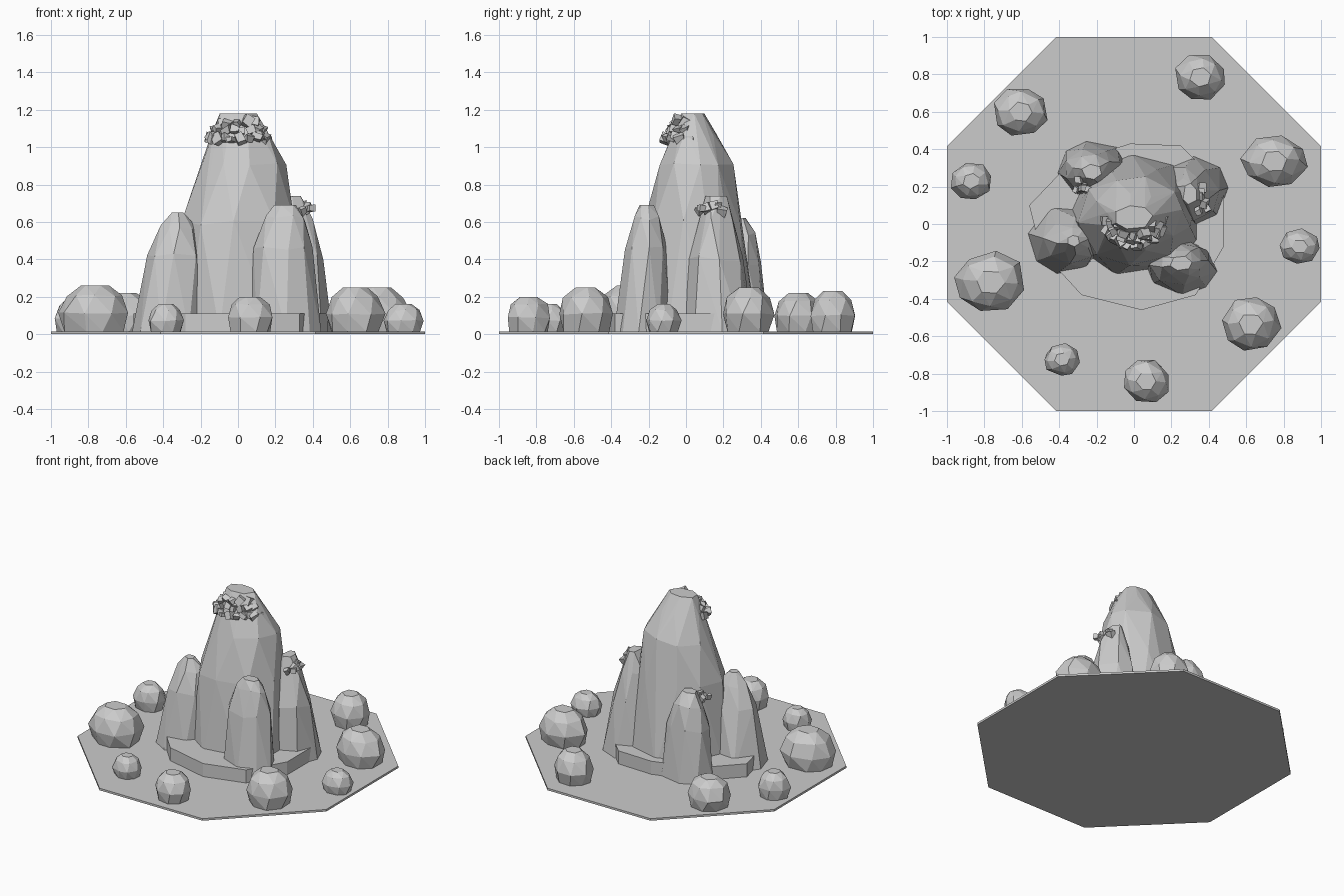
import bpy, bmesh, random
from math import cos, sin, pi
from mathutils import Vector, Euler, Matrix

random.seed(7)
cube = bpy.data.objects.get("Cube")
if cube:
    bpy.data.objects.remove(cube)

stone = bpy.data.materials.new("stone_grey")
stone.use_nodes = True
stone.diffuse_color = (0.6, 0.6, 0.6, 1)
stone.node_tree.nodes["Principled BSDF"].inputs["Base Color"].default_value = (0.6, 0.6, 0.6, 1)

GROUND = 0.015


def finish(name, bm):
    """Turn a bmesh into a flat shaded stone object."""
    bmesh.ops.recalc_face_normals(bm, faces=bm.faces)
    mesh = bpy.data.meshes.new(name)
    bm.to_mesh(mesh)
    bm.free()
    mesh.materials.append(stone)
    obj = bpy.data.objects.new(name, mesh)
    bpy.context.collection.objects.link(obj)
    return obj


def prism(name, outline, bottom, top):
    bm = bmesh.new()
    face = bm.faces.new([bm.verts.new((x, y, bottom)) for x, y in outline])
    side = bmesh.ops.extrude_face_region(bm, geom=[face])
    moved = [v for v in side["geom"] if isinstance(v, bmesh.types.BMVert)]
    bmesh.ops.translate(bm, verts=moved, vec=(0, 0, top - bottom))
    return finish(name, bm)


def rock(name, sections, sides=8, rough=0.06):
    """Faceted rock: hull of uneven rings, each given as z, x0, x1, y0, y1."""
    bm = bmesh.new()
    start = random.uniform(0, pi)
    last = len(sections) - 1
    for i, (z, x0, x1, y0, y1) in enumerate(sections):
        count = sides if i < last else sides - 2
        for k in range(count):
            a = start + i * 0.2 + 2 * pi * (k + random.uniform(-0.15, 0.15)) / count
            f = random.uniform(1 - rough, 1 + rough)
            dz = 0 if i in (0, last) else random.uniform(-0.4, 0.4) * rough * sections[-1][0]
            bm.verts.new(((x0 + x1) / 2 + (x1 - x0) / 2 * f * cos(a),
                          (y0 + y1) / 2 + (y1 - y0) / 2 * f * sin(a), z + dz))
    hull = bmesh.ops.convex_hull(bm, input=bm.verts)
    loose = [v for v in bm.verts if not v.link_faces]
    bmesh.ops.delete(bm, geom=loose, context="VERTS")
    bmesh.ops.dissolve_limit(bm, angle_limit=0.06, verts=bm.verts, edges=bm.edges)
    return finish(name, bm)


def boulder(name, x0, x1, y0, y1, height):
    """Squat rock that is widest low down and rounded on top."""
    cx, cy, rx, ry = (x0 + x1) / 2, (y0 + y1) / 2, (x1 - x0) / 2, (y1 - y0) / 2
    rings = []
    for level, width in ((0, 0.88), (0.4, 1.03), (0.78, 0.82), (1, 0.42)):
        rings.append((GROUND + level * (height - GROUND),
                      cx - rx * width, cx + rx * width, cy - ry * width, cy + ry * width))
    return rock(name, rings, 8, 0.05)


def chunks(name, spots, size):
    """Cluster of small tumbled blocks."""
    bm = bmesh.new()
    for spot in spots:
        turn = Euler([random.uniform(-0.6, 0.6) for _ in range(3)]).to_matrix().to_4x4()
        scale = Matrix.Diagonal([size * random.uniform(0.75, 1.3) for _ in range(3)] + [1])
        block = bmesh.ops.create_cube(bm, size=1, matrix=Matrix.Translation(spot) @ turn @ scale)
        for v in block["verts"]:
            v.co += Vector([random.uniform(-0.15, 0.15) * size for _ in range(3)])
    return finish(name, bm)


# Octagonal ground plate, one unit from centre to each flat side
radius = 1 / cos(pi / 8)
prism("ground_plate", [(radius * cos(pi / 8 + k * pi / 4), radius * sin(pi / 8 + k * pi / 4))
                       for k in range(8)], 0, GROUND)

# Low uneven step under the peaks
prism("rock_step", [(-0.56, 0.1), (-0.5, -0.14), (-0.28, -0.38), (0.04, -0.46), (0.33, -0.38),
                    (0.48, -0.12), (0.48, 0.19), (0.25, 0.42), (-0.02, 0.43), (-0.34, 0.33)],
      GROUND, 0.11)

# Main peak and the four spires leaning on it
rock("main_peak", [(GROUND, -0.36, 0.37, -0.29, 0.38), (0.6, -0.30, 0.31, -0.23, 0.30),
                   (0.9, -0.21, 0.26, -0.14, 0.25), (1.08, -0.15, 0.16, -0.07, 0.16),
                   (1.18, -0.11, 0.10, -0.03, 0.10)], 9, 0.04)
rock("front_right_spire", [(GROUND, -0.56, -0.17, -0.28, 0.11), (0.42, -0.48, -0.19, -0.22, 0.03),
                           (0.57, -0.41, -0.23, -0.16, -0.02), (0.65, -0.36, -0.29, -0.12, -0.06)])
rock("front_left_spire", [(GROUND, 0.07, 0.44, -0.38, -0.08), (0.45, 0.09, 0.40, -0.33, -0.10),
                          (0.62, 0.14, 0.36, -0.28, -0.14), (0.69, 0.19, 0.31, -0.25, -0.17)])
rock("back_left_spire", [(GROUND, 0.14, 0.50, -0.01, 0.36), (0.4, 0.16, 0.45, 0.02, 0.30),
                         (0.6, 0.19, 0.40, 0.07, 0.25), (0.74, 0.26, 0.34, 0.10, 0.22)])
rock("back_right_spire", [(GROUND, -0.40, -0.03, 0.13, 0.44), (0.38, -0.38, -0.06, 0.16, 0.41),
                          (0.53, -0.33, -0.12, 0.20, 0.37), (0.62, -0.28, -0.17, 0.24, 0.32)])

# Rubble collar wrapped around the front of the summit
collar = []
for row, (count, reach, z) in enumerate(((12, 0.155, 1.05), (8, 0.125, 1.085), (5, 0.095, 1.13))):
    for k in range(count):
        a = pi * (1 + (k + 0.5) / count) + random.uniform(-0.1, 0.1)
        collar.append((reach * cos(a), 0.02 + reach * 0.85 * sin(a), z + random.uniform(-0.012, 0.012)))
chunks("summit_rubble", collar, 0.042)

# Small rubble patches on two spires
chunks("left_spire_rubble", [(0.36 + random.uniform(-0.04, 0.03), 0.07 + 0.02 * k,
                              0.67 + random.uniform(-0.025, 0.025)) for k in range(7)], 0.04)
chunks("right_spire_rubble", [(-0.31 + 0.017 * k, 0.21 + random.uniform(-0.03, 0.03),
                               0.54 + random.uniform(-0.02, 0.03)) for k in range(5)], 0.032)

# Boulders scattered around the plate
boulders = [(-0.75, -0.46, 0.47, 0.73, 0.22), (-0.98, -0.76, 0.13, 0.33, 0.19),
            (-0.95, -0.58, -0.47, -0.15, 0.26), (-0.48, -0.29, -0.81, -0.64, 0.16),
            (-0.06, 0.19, -0.96, -0.72, 0.20), (0.47, 0.78, -0.68, -0.39, 0.25),
            (0.78, 0.99, -0.21, -0.03, 0.16), (0.58, 0.92, 0.20, 0.47, 0.25),
            (0.22, 0.49, 0.66, 0.91, 0.23)]
for number, extent in enumerate(boulders, 1):
    boulder(f"boulder_{number}", *extent)
